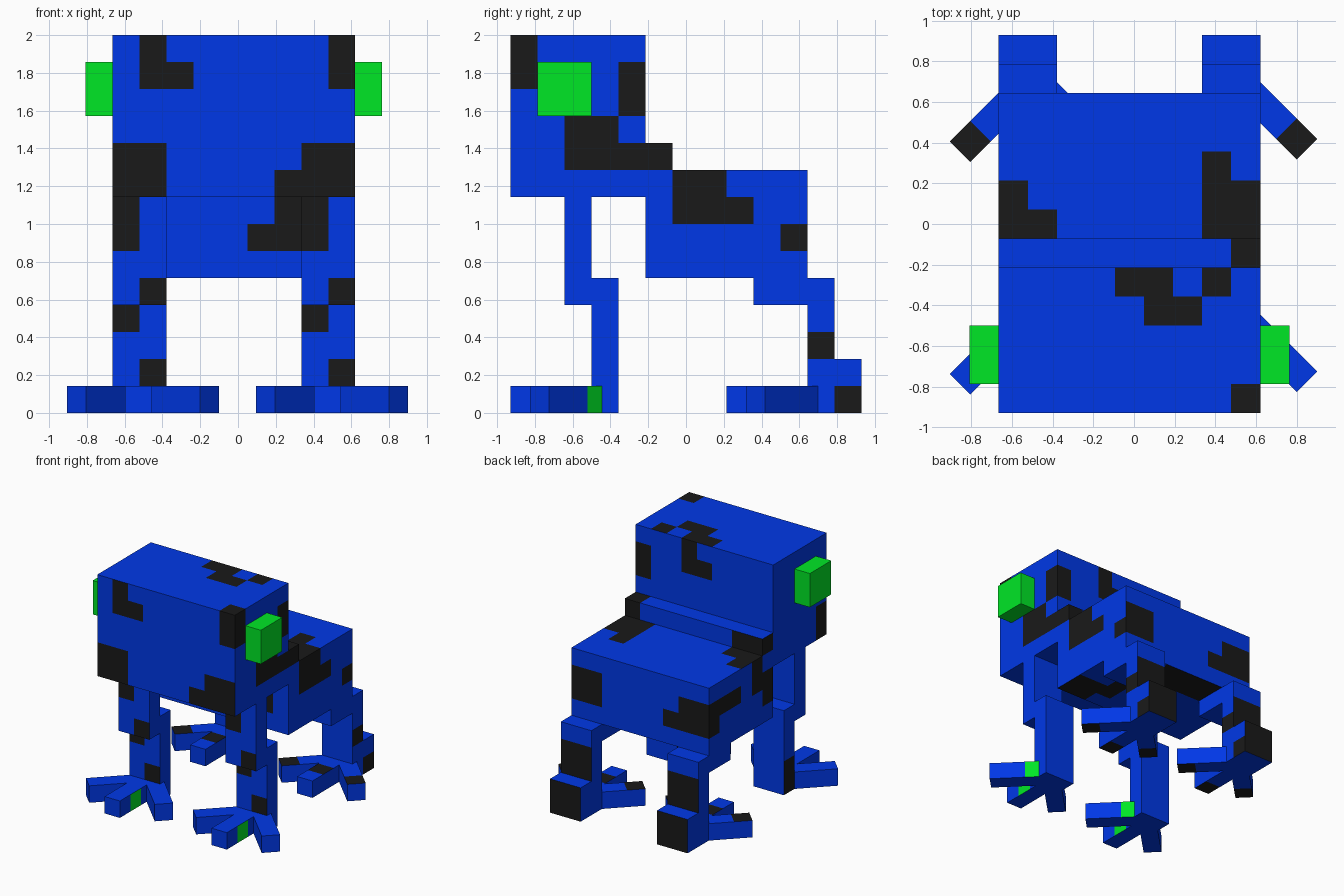
import bpy, bmesh, math
from mathutils import Matrix, Vector

if "Cube" in bpy.data.objects:
    bpy.data.objects.remove(bpy.data.objects["Cube"])

U = 1 / 7                                # one block
ORIGIN = Vector((-0.665, -0.9286, 0))    # lattice corner


def material(name, rgb):
    m = bpy.data.materials.new(name)
    m.diffuse_color = (*rgb, 1)
    m.use_nodes = True
    m.node_tree.nodes["Principled BSDF"].inputs["Base Color"].default_value = m.diffuse_color
    return m


BLUE, BLACK, GREEN = 0, 1, 2
MATS = [material("skin_blue", (0.0, 0.040, 0.82)),
        material("spot_black", (0.010, 0.010, 0.010)),
        material("eye_green", (0.0, 0.82, 0.020))]


def block(name, lo, hi, spots=(), base=BLUE, place=None):
    """Box of unit cells; a spot is (side, a0, a1, b0, b1[, colour]) in cells."""
    bm = bmesh.new()
    for ax in range(3):
        a, b = [k for k in range(3) if k != ax]
        for sign, level in (("-", lo[ax]), ("+", hi[ax])):
            for i in range(round(hi[a] - lo[a])):
                for j in range(round(hi[b] - lo[b])):
                    quad = []
                    for di, dj in ((0, 0), (1, 0), (1, 1), (0, 1)):
                        p = [0, 0, 0]
                        p[ax], p[a], p[b] = level, lo[a] + i + di, lo[b] + j + dj
                        quad.append(bm.verts.new(p))
                    f = bm.faces.new(quad)
                    f.material_index = base
                    ca, cb = lo[a] + i + 0.5, lo[b] + j + 0.5
                    for side, a0, a1, b0, b1, *col in spots:
                        if side == "xyz"[ax] + sign and a0 < ca < a1 and b0 < cb < b1:
                            f.material_index = col[0] if col else BLACK
    bmesh.ops.remove_doubles(bm, verts=bm.verts, dist=1e-4)
    bmesh.ops.recalc_face_normals(bm, faces=bm.faces)
    if place is None:
        place = Matrix.Translation(ORIGIN)
    bm.transform(place @ Matrix.Scale(U, 4))
    me = bpy.data.meshes.new(name)
    bm.to_mesh(me)
    bm.free()
    for m in MATS:
        me.materials.append(m)
    ob = bpy.data.objects.new(name, me)
    bpy.context.collection.objects.link(ob)
    return ob


# Head: upper skull and longer jaw
block("head", (0, 0, 10), (9, 5, 14), [
    ("y-", 1, 2, 12, 14), ("y-", 1, 3, 12, 13), ("y-", 8, 9, 12, 14),
    ("x+", 0, 1, 12, 14), ("x+", 4, 5, 11, 13), ("x+", 2, 4, 10, 11),
    ("y+", 8, 9, 11, 13), ("y+", 5, 6, 12, 14), ("y+", 4, 5, 12, 13),
    ("z+", 4, 6, 4, 5), ("z+", 5, 7, 3, 4), ("z+", 7, 8, 4, 5), ("z+", 8, 9, 0, 1)])
block("jaw", (0, 0, 8), (9, 6, 10), [
    ("y-", 0, 2, 8, 10), ("y-", 7, 9, 8, 10), ("y-", 6, 7, 8, 9),
    ("x+", 2, 6, 9, 10), ("x-", 0, 1, 8, 10), ("x-", 5, 6, 9, 10),
    ("z+", 8, 9, 5, 6), ("y+", 8, 9, 9, 10), ("y+", 0, 2, 9, 10)])

# Eyes
for side, x in (("left", -1), ("right", 9)):
    block(side + "_eye", (x, 1, 11), (x + 1, 3, 13), base=GREEN)

# Body
block("body", (0, 5, 5), (9, 11, 9), [
    ("y-", 6, 8, 6, 8), ("y-", 5, 6, 6, 7),
    ("x+", 6, 8, 7, 9), ("x+", 8, 9, 7, 8), ("x+", 10, 11, 6, 7),
    ("x-", 10, 11, 6, 8), ("x-", 8, 10, 7, 8), ("x-", 6, 7, 7, 9), ("x-", 5, 6, 6, 8),
    ("y+", 7, 9, 6, 8), ("y+", 0, 2, 7, 8), ("y+", 0, 3, 6, 7),
    ("z+", 0, 1, 6, 8), ("z+", 1, 2, 6, 7), ("z+", 7, 8, 6, 9), ("z+", 8, 9, 6, 8),
    ("z-", 2, 6, 9, 11), ("z-", 7, 9, 5, 7), ("z-", 6, 7, 6, 8)])

# Legs and feet, the same on both sides
for side, dx in (("left", 0), ("right", 7)):
    at = Matrix.Translation(ORIGIN + Vector((dx * U, 0, 0)))
    block(side + "_front_upper_leg", (0, 2, 4), (2, 3, 8),
          [("y-", 0, 1, 6, 8), ("y-", 1, 2, 4, 5)], place=at)
    block(side + "_front_lower_leg", (0, 3, 0), (2, 4, 5),
          [("y-", 0, 1, 3, 4), ("y-", 1, 2, 1, 2), ("x-", 3, 4, 0, 2)], place=at)
    block(side + "_thigh", (0, 9, 4), (2, 12, 5), place=at)
    block(side + "_shin", (0, 11, 0), (2, 12, 4),
          [("x+", 11, 12, 2, 3), ("y+", 0, 2, 2, 4)], place=at)
    block(side + "_heel", (0, 12, 0), (2, 13, 2),
          [("y+", 0, 2, 0, 2), ("x+", 12, 13, 0, 1)], place=at)

    # Three toes per foot: one straight, two splayed at 45 degrees
    shift = (dx - 7) * U
    for foot, dy in (("front", 0), ("back", 8 * U)):
        for toe, x, y, angle in (("left", 0.448, -0.4845, -45),
                                 ("middle", 0.474, -0.5, 0),
                                 ("right", 0.547, -0.472, 45)):
            spots = []
            if foot == "front" and toe == "right":
                spots = [("x+", -1, 0, 0, 1, GREEN)]
            elif foot == "front" and toe == "middle":
                spots = [("x+", -2, -1, 0, 1, GREEN)]
            elif foot == "back":
                top = ("z+", -1, 1, -2, -1) if toe == "middle" else ("z+", -1, 1, -3, -2)
                spots = [top, ("z-", -1, 1, -3, -2)]
            block(f"{side}_{foot}_{toe}_toe", (-0.5, -3, 0), (0.5, 0, 1), spots,
                  place=Matrix.Translation((x + shift, y + dy, 0))
                  @ Matrix.Rotation(math.radians(angle), 4, "Z"))
